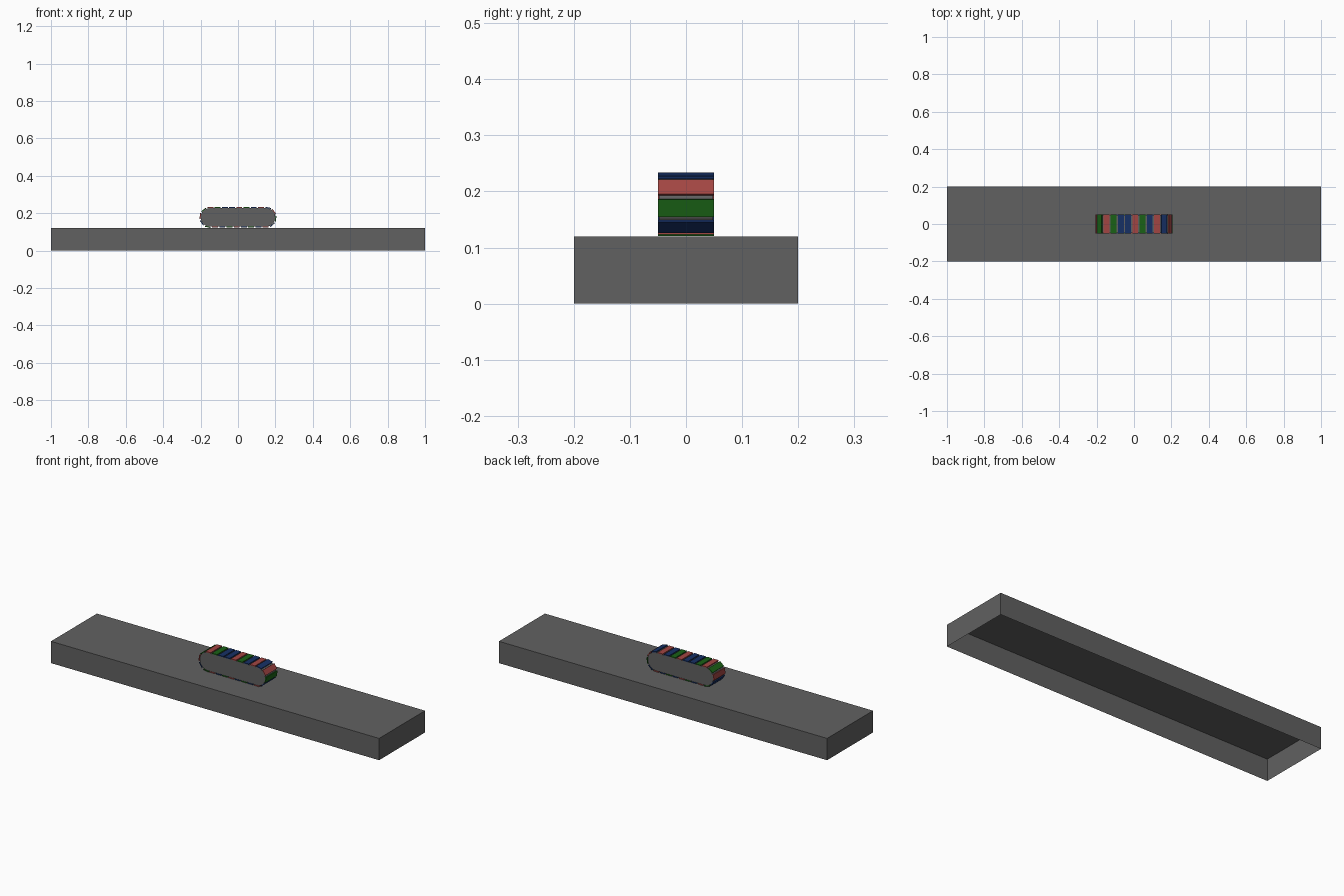
import bpy, bmesh, math
from mathutils import Matrix, Vector

if "Cube" in bpy.data.objects:
    bpy.data.objects.remove(bpy.data.objects["Cube"])

R, HALF, CZ = 0.052, 0.15, 0.1775   # belt path radius, straight half length, centre height
COUNT = 24


def new_object(name, bm, mat):
    mesh = bpy.data.meshes.new(name)
    bm.to_mesh(mesh)
    bm.free()
    ob = bpy.data.objects.new(name, mesh)
    bpy.context.collection.objects.link(ob)
    mesh.materials.append(mat)
    return ob


def colour(name, rgb):
    m = bpy.data.materials.new(name)
    m.diffuse_color = (*rgb, 1)
    m.use_nodes = True
    m.node_tree.nodes["Principled BSDF"].inputs["Base Color"].default_value = m.diffuse_color
    return m


def belt_point(s):
    """Position and tilt on the stadium path, s counter-clockwise from the right tip."""
    q, straight = math.pi * R / 2, 2 * HALF
    s %= 4 * q + 2 * straight
    if s < q or s > 3 * q + 2 * straight:
        if s > q:
            s -= 4 * q + 2 * straight
        a, cx = s / R, HALF
    elif s < q + straight:
        return Vector((HALF - (s - q), 0, CZ + R)), math.pi / 2
    elif s < 3 * q + straight:
        a, cx = (s - straight) / R, -HALF
    else:
        return Vector((-HALF + s - 3 * q - straight, 0, CZ - R)), -math.pi / 2
    return Vector((cx + R * math.cos(a), 0, CZ + R * math.sin(a))), a


dark_grey = colour("dark_grey", (0.12, 0.12, 0.12))

# Open-bottomed base tray
bm = bmesh.new()
bmesh.ops.create_cube(bm, size=1, matrix=Matrix.Translation((0, 0, 0.06)) @ Matrix.Diagonal((2, 0.4, 0.12, 1)))
bottom = [f for f in bm.faces if f.normal.z < -0.5]
bmesh.ops.delete(bm, geom=bottom, context='FACES_ONLY')
new_object("base", bm, dark_grey)

# Rounded conveyor core
bm = bmesh.new()
rb, seg = 0.0495, 24
profile = []
for cx, start in ((HALF, -math.pi / 2), (-HALF, math.pi / 2)):
    for i in range(seg + 1):
        a = start + math.pi * i / seg
        profile.append(bm.verts.new((cx + rb * math.cos(a), -0.048, CZ + rb * math.sin(a))))
face = bm.faces.new(profile)
ext = bmesh.ops.extrude_face_region(bm, geom=[face])
bmesh.ops.translate(bm, vec=(0, 0.096, 0), verts=[v for v in ext["geom"] if isinstance(v, bmesh.types.BMVert)])
bmesh.ops.recalc_face_normals(bm, faces=bm.faces)
new_object("conveyor_core", bm, dark_grey)

# Coloured belt slats following the path
mats = {"R": colour("slat_red", (0.36, 0.06, 0.055)),
        "G": colour("slat_green", (0.01, 0.12, 0.008)),
        "B": colour("slat_blue", (0.008, 0.03, 0.13))}
pattern = "GRBRBGRBBGRGRBGRBGRBGBRB"
pitch = (4 * HALF + 2 * math.pi * R) / COUNT
for i in range(COUNT):
    p, a = belt_point(-0.007 + i * pitch)
    bm = bmesh.new()
    bmesh.ops.create_cube(bm, size=1, matrix=Matrix.Translation(p) @ Matrix.Rotation(-a, 4, 'Y')
                          @ Matrix.Diagonal((0.005, 0.1, 0.031, 1)))
    new_object(f"belt_slat_{i + 1:02d}", bm, mats[pattern[i]])
